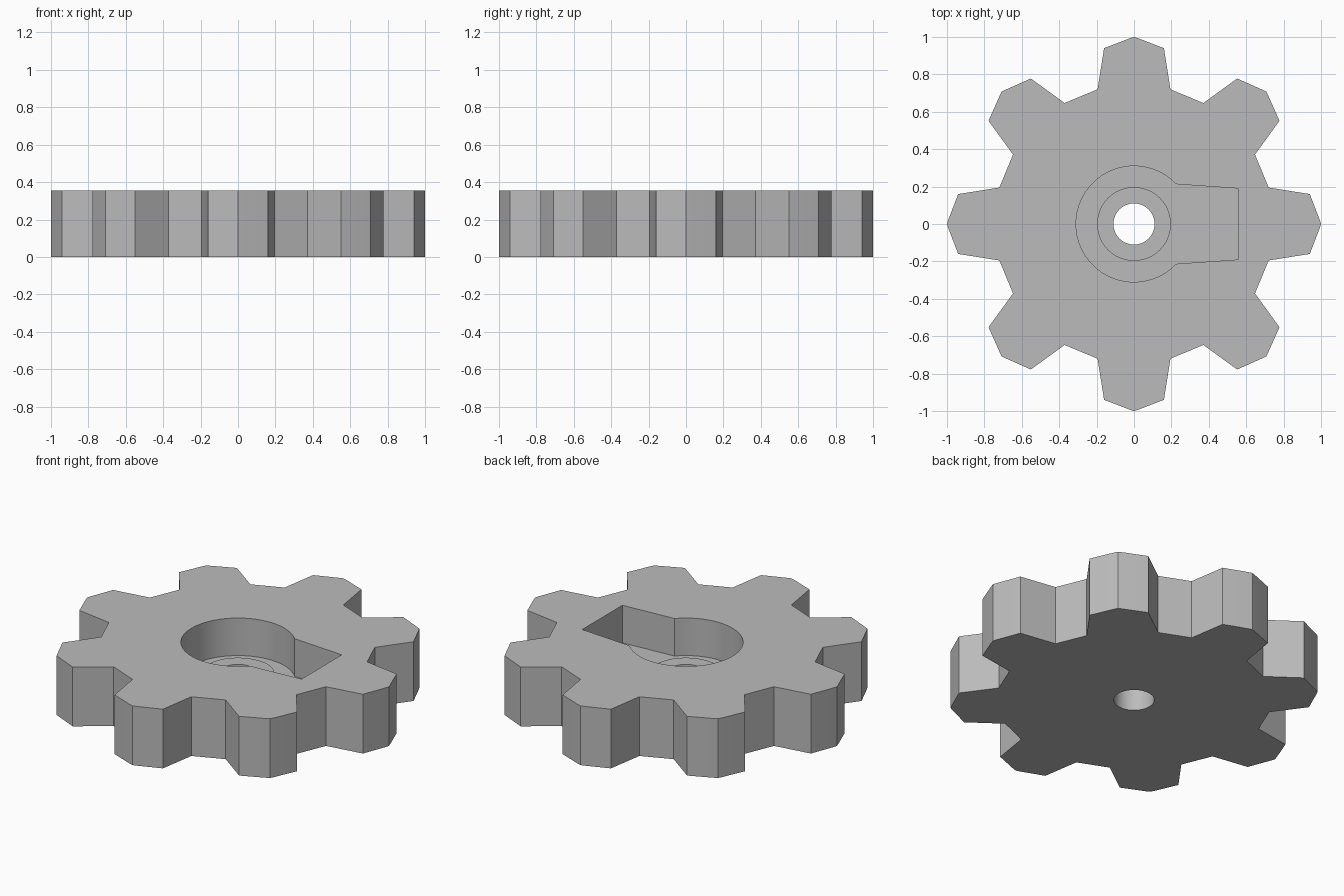
import bpy, bmesh
from math import sin, cos, pi, radians, asin
from mathutils import Matrix, Vector

cube = bpy.data.objects.get("Cube")
if cube:
    bpy.data.objects.remove(cube)

HEIGHT, FLOOR, BOSS_TOP = 0.355, 0.13, 0.17
TEETH = 8

grey = bpy.data.materials.new("grey")
grey.use_nodes = True
colour = (0.5, 0.5, 0.5, 1)
grey.diffuse_color = colour
grey.node_tree.nodes["Principled BSDF"].inputs["Base Color"].default_value = colour


def prism(name, outline, bottom, top):
    """Solid extruded from a counter-clockwise outline."""
    bm = bmesh.new()
    face = bm.faces.new([bm.verts.new((x, y, bottom)) for x, y in outline])
    result = bmesh.ops.extrude_face_region(bm, geom=[face])
    verts = [v for v in result["geom"] if isinstance(v, bmesh.types.BMVert)]
    bmesh.ops.translate(bm, verts=verts, vec=(0, 0, top - bottom))
    bmesh.ops.recalc_face_normals(bm, faces=bm.faces)
    mesh = bpy.data.meshes.new(name)
    bm.to_mesh(mesh)
    bm.free()
    mesh.materials.append(grey)
    obj = bpy.data.objects.new(name, mesh)
    bpy.context.collection.objects.link(obj)
    return obj


def arc(radius, start, end, count):
    step = (end - start) / count
    return [(radius * cos(start + i * step), radius * sin(start + i * step))
            for i in range(count + 1)]


def circle(radius, count=64):
    return arc(radius, 0, 2 * pi, count)[:-1]


def combine(target, tool, operation):
    """Apply a boolean and remove the tool."""
    mod = target.modifiers.new(tool.name, "BOOLEAN")
    mod.operation, mod.object, mod.solver = operation, tool, "EXACT"
    bpy.context.view_layer.objects.active = target
    bpy.ops.object.modifier_apply(modifier=mod.name)
    bpy.data.objects.remove(tool)


# Toothed body: one tooth profile repeated around the axis
half_tooth = [(0.195, 0.72), (0.16, 0.94), (0.025, 0.992)]
tooth = half_tooth + [(0, 1)] + [(-x, y) for x, y in reversed(half_tooth)]
outline = []
for i in range(TEETH):
    turn = Matrix.Rotation(2 * pi * i / TEETH, 2)
    outline += [tuple(turn @ Vector(p)) for p in tooth]
gear = prism("gear", outline, 0, HEIGHT)

# Round pocket with a tapering key slot on the +x side
mouth = asin(0.213 / 0.31)
pocket = arc(0.31, mouth, 2 * pi - mouth, 48) + [(0.555, -0.19), (0.555, 0.19)]
combine(gear, prism("pocket", pocket, FLOOR, HEIGHT + 0.1), "DIFFERENCE")

# Raised boss on the pocket floor, then the through bore
combine(gear, prism("boss", circle(0.197), FLOOR - 0.05, BOSS_TOP), "UNION")
combine(gear, prism("bore", circle(0.11), -0.1, HEIGHT + 0.1), "DIFFERENCE")

bpy.ops.object.select_all(action="DESELECT")
gear.select_set(True)
bpy.context.view_layer.objects.active = gear
bpy.ops.object.shade_smooth_by_angle(angle=radians(30))
